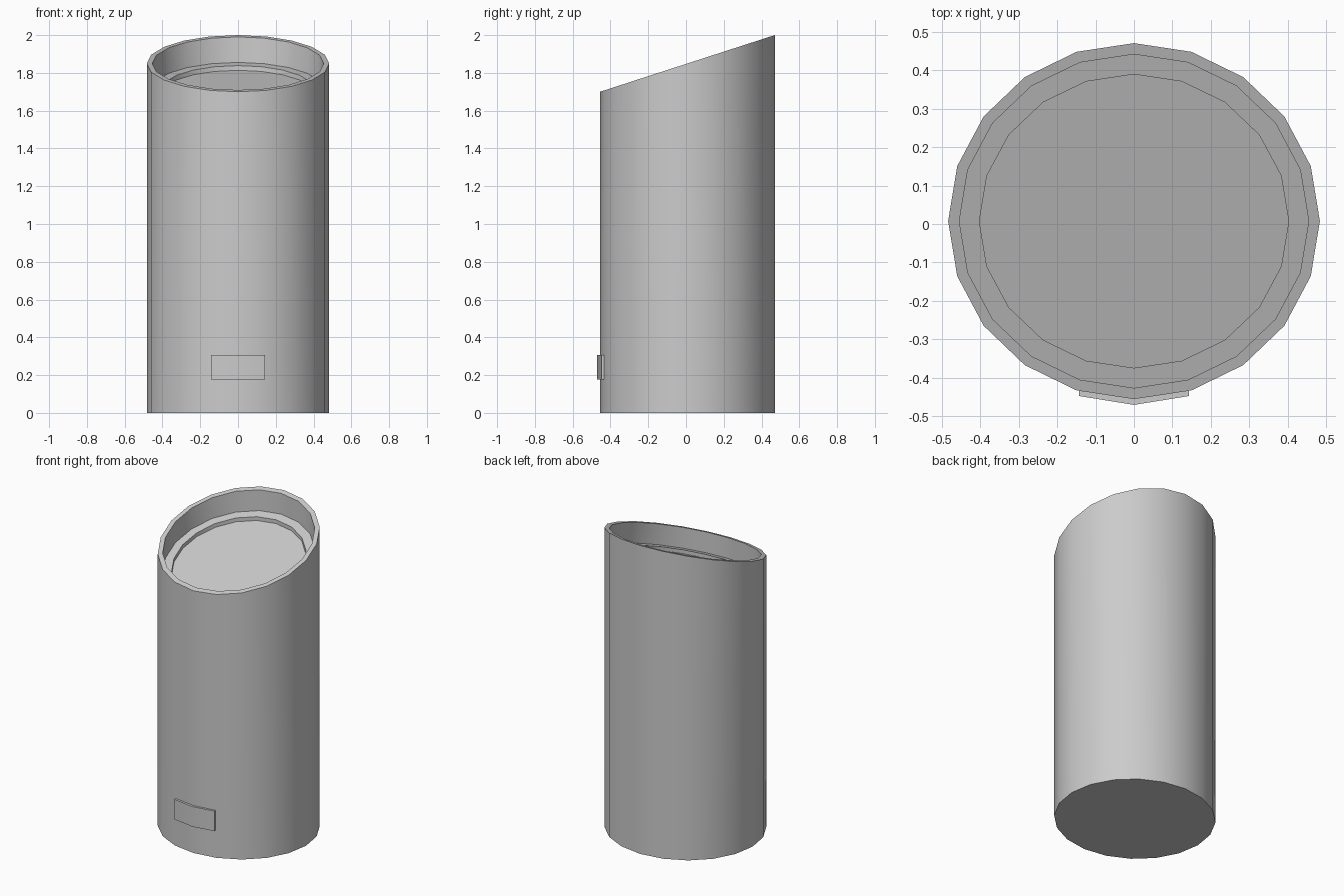
import bpy, bmesh, math

if "Cube" in bpy.data.objects:
    bpy.data.objects.remove(bpy.data.objects["Cube"])

SIDES = 20
CY = 0.0075           # centre of the oval section in y
RX, RY = 0.483, 0.4625
SLOPE = 0.3 / (2 * RY)


def slant(y, drop=0.0):
    """Height of the slanted top plane at y, lowered by drop."""
    return 2.0 + SLOPE * (y - CY - RY) - drop


def finish(name, bm):
    bmesh.ops.recalc_face_normals(bm, faces=bm.faces)
    mesh = bpy.data.meshes.new(name)
    bm.to_mesh(mesh)
    bm.free()
    obj = bpy.data.objects.new(name, mesh)
    bpy.context.collection.objects.link(obj)
    bpy.ops.object.select_all(action='DESELECT')
    bpy.context.view_layer.objects.active = obj
    obj.select_set(True)
    bpy.ops.object.shade_smooth_by_angle(angle=math.radians(30))
    return obj


def oval(bm, inset, drop):
    """Ring of vertices; drop=None puts it on the ground."""
    ring = []
    for i in range(SIDES):
        a = math.tau * i / SIDES
        x = (RX - inset) * math.sin(a)
        y = CY + (RY - inset) * math.cos(a)
        ring.append(bm.verts.new((x, y, 0 if drop is None else slant(y, drop))))
    return ring


# Body: outer wall, slanted rim, inner wall, ledge, step and recessed floor
bm = bmesh.new()
profile = [(0, None), (0, 0), (0.029, 0), (0.029, 0.135), (0.081, 0.135), (0.081, 0.16)]
rings = [oval(bm, *p) for p in profile]
for low, high in zip(rings, rings[1:]):
    for i in range(SIDES):
        j = (i + 1) % SIDES
        bm.faces.new((low[i], low[j], high[j], high[i]))
bm.faces.new(rings[0])
bm.faces.new(rings[-1])
finish("container_body", bm)

# Front button: thin plate bent along the two front facets
bm = bmesh.new()
section = [(-0.143, -0.447), (0, -0.47), (0.143, -0.447),
           (0.143, -0.432), (0, -0.45), (-0.143, -0.432)]
face = bm.faces.new([bm.verts.new((x, y, 0.177)) for x, y in section])
top = bmesh.ops.extrude_face_region(bm, geom=[face], use_keep_orig=True)["geom"]
bmesh.ops.translate(bm, vec=(0, 0, 0.13),
                    verts=[g for g in top if isinstance(g, bmesh.types.BMVert)])
finish("front_button", bm)
